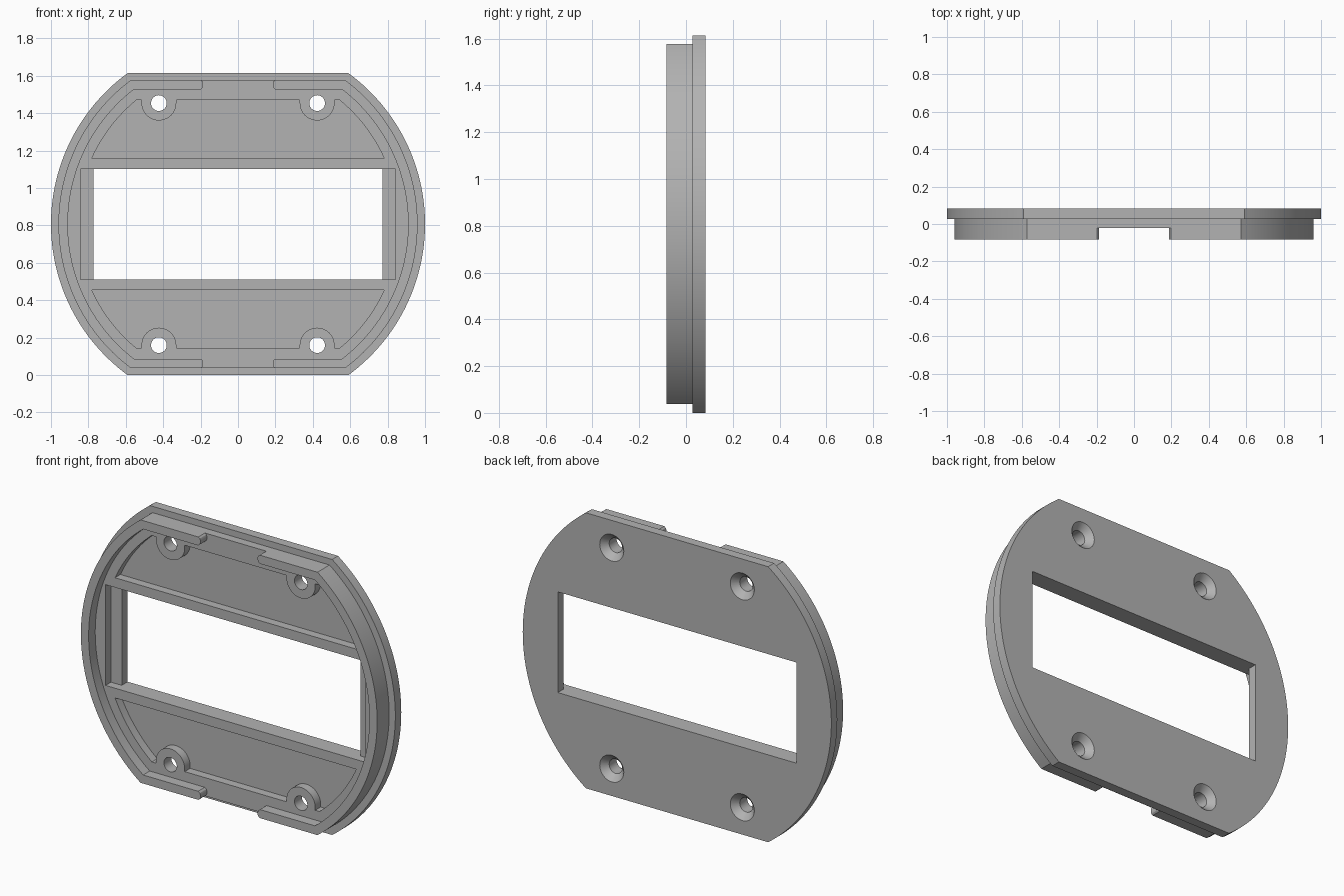
import bpy, bmesh, math

if "Cube" in bpy.data.objects:
    bpy.data.objects.remove(bpy.data.objects["Cube"])

CZ = 0.807                       # height of the plate centre
FRONT, SHELF, FLOOR, BACK = -0.083, -0.022, 0.028, 0.083


def arc(cx, cz, r, a0, a1, n):
    return [(cx + r * math.cos(a0 + (a1 - a0) * i / n),
             cz + r * math.sin(a0 + (a1 - a0) * i / n)) for i in range(n + 1)]


def loft(name, rings):
    """Solid through rings of (y, outline); outlines are (x, z) about the centre."""
    bm = bmesh.new()
    loops = [[bm.verts.new((x, y, z + CZ)) for x, z in pts] for y, pts in rings]
    for a, b in zip(loops, loops[1:]):
        for i in range(len(a)):
            j = (i + 1) % len(a)
            bm.faces.new((a[i], a[j], b[j], b[i]))
    bm.faces.new(loops[0])
    bm.faces.new(loops[-1])
    bmesh.ops.recalc_face_normals(bm, faces=bm.faces)
    mesh = bpy.data.meshes.new(name)
    bm.to_mesh(mesh)
    bm.free()
    ob = bpy.data.objects.new(name, mesh)
    bpy.context.collection.objects.link(ob)
    return ob


def prism(name, pts, y0, y1):
    return loft(name, [(y0, pts), (y1, pts)])


def combine(body, tool, operation):
    bpy.context.view_layer.objects.active = body
    mod = body.modifiers.new("cut", 'BOOLEAN')
    mod.operation, mod.solver, mod.object = operation, 'EXACT', tool
    bpy.ops.object.modifier_apply(modifier=mod.name)
    bpy.data.objects.remove(tool)


def flat_disc(r, h, n=56):
    """Circle with its top and bottom cut flat at +-h."""
    a = math.asin(h / r)
    return arc(0, 0, r, -a, a, n) + arc(0, 0, r, math.pi - a, math.pi + a, n)


def rect(w, h):
    return [(-w, -h), (w, -h), (w, h), (-w, h)]


# Back plate with the raised body behind the rim
body = prism("cover_plate", flat_disc(1.0, CZ), FLOOR, BACK)
combine(body, prism("core", flat_disc(0.96, 0.77), FRONT, 0.05), 'UNION')

# Hollow inside the rim, opening through rounded gaps at top and bottom
a = math.asin(0.72 / 0.91)
gap = [(0.2, 0.72), (0.19, 0.728), (0.186, 0.738), (0.186, 0.754),
       (0.19, 0.763), (0.2, 0.771), (0.2, 0.9)]
right = [(x, -z) for x, z in reversed(gap)] + arc(0, 0, 0.91, -a, a, 56) + gap
hollow = right + [(-x, z) for x, z in reversed(right)]
combine(body, prism("hollow", hollow, -0.3, SHELF), 'DIFFERENCE')

# Pockets above and below the window, leaving a boss around each screw hole
HX, HZ, TOP, LOW, RP, RB = 0.423, 0.647, 0.663, 0.352, 0.857, 0.093
half = arc(0, 0, RP, math.asin(LOW / RP), math.asin(TOP / RP), 20)
half += [(HX + RB, TOP)] + arc(HX, HZ, RB, 0, -math.pi, 24) + [(HX - RB, TOP)]
pocket = half + [(-x, z) for x, z in reversed(half)]
for s in (1, -1):
    combine(body, prism("pocket", [(x, s * z) for x, z in pocket], -0.3, FLOOR),
            'DIFFERENCE')

# Window with a wider recess on the front
combine(body, prism("recess", rect(0.843, 0.295), -0.3, FLOOR), 'DIFFERENCE')
combine(body, prism("window", rect(0.773, 0.295), -0.3, 0.3), 'DIFFERENCE')

# Screw holes, countersunk on the back
for sx in (1, -1):
    for sz in (1, -1):
        rings = [(y, arc(sx * HX, sz * HZ, r, 0, math.tau, 32)[:-1])
                 for y, r in ((-0.3, 0.042), (0.047, 0.042), (0.093, 0.088))]
        combine(body, loft("screw_hole", rings), 'DIFFERENCE')

# Colour and shading
grey = bpy.data.materials.new("grey")
grey.diffuse_color = (0.45, 0.45, 0.45, 1)
grey.use_nodes = True
grey.node_tree.nodes["Principled BSDF"].inputs["Base Color"].default_value = grey.diffuse_color
body.data.materials.clear()
body.data.materials.append(grey)
for p in body.data.polygons:
    p.material_index = 0
body.select_set(True)
bpy.context.view_layer.objects.active = body
bpy.ops.object.shade_smooth_by_angle(angle=math.radians(25))
